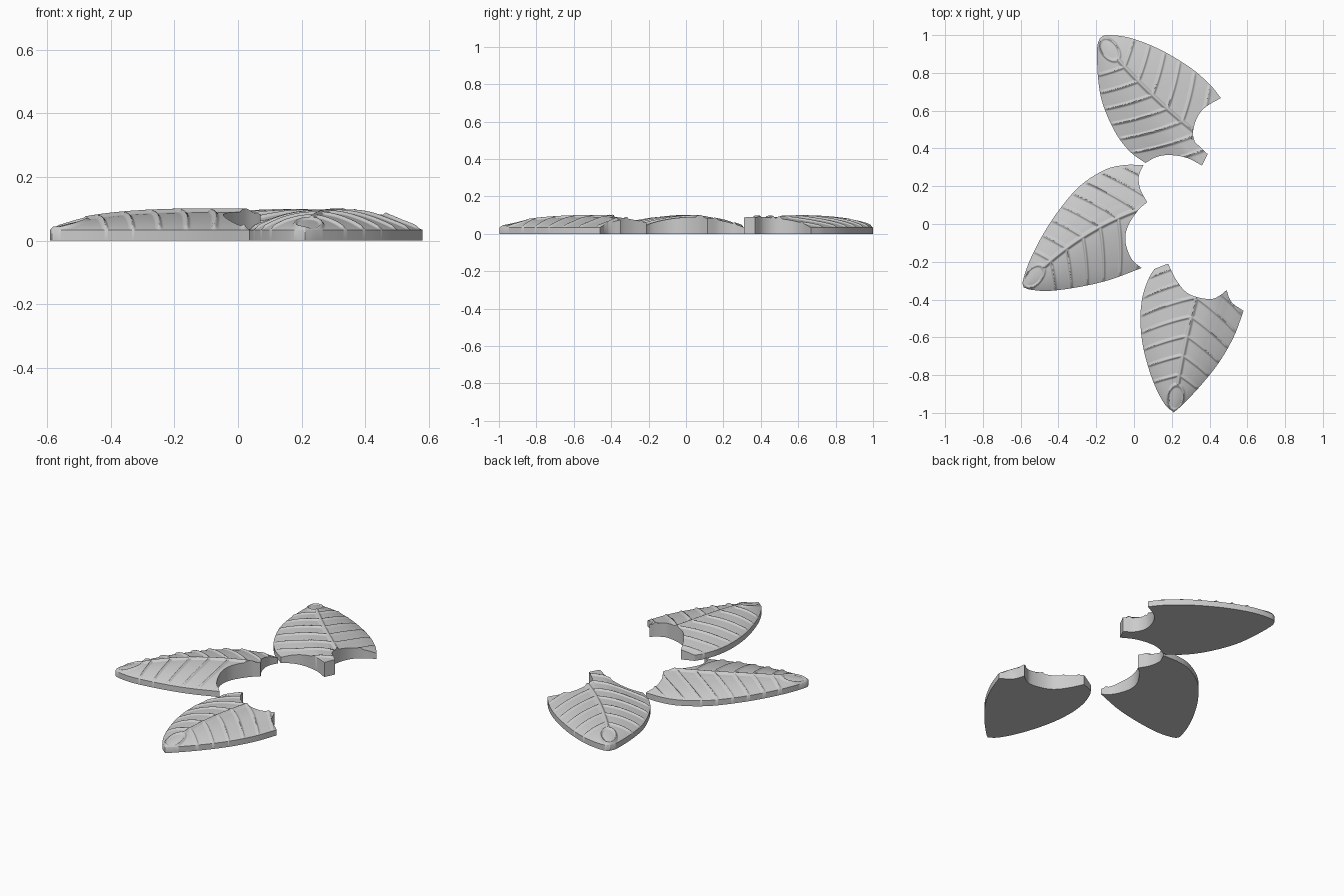
import bpy, bmesh, math
from mathutils import Vector

cube = bpy.data.objects.get("Cube")
if cube:
    bpy.data.objects.remove(cube, do_unlink=True)

ROWS, COLS = 200, 130      # steps from tip to cut end, and across
EDGE, DOME = 0.034, 0.056  # rim height, extra height of the crown

grey = bpy.data.materials.new("plain_grey")
grey.use_nodes = True
colour = (0.6, 0.6, 0.6, 1)
grey.diffuse_color = colour
grey.node_tree.nodes["Principled BSDF"].inputs["Base Color"].default_value = colour


def smooth_path(points):
    """Dense rounded path through a few points."""
    p = [Vector(q) for q in points]
    p = [2 * p[0] - p[1]] + p + [2 * p[-1] - p[-2]]
    out = []
    for a, b, c, d in zip(p, p[1:], p[2:], p[3:]):
        for i in range(12):
            t = i / 12
            out.append(0.5 * (2 * b + (c - a) * t + (2 * a - 5 * b + 4 * c - d) * t ** 2
                              + (3 * b - a - 3 * c + d) * t ** 3))
    return out + [p[-2]]


def length(path):
    return sum((b - a).length for a, b in zip(path, path[1:]))


def resample(path, n):
    """n + 1 evenly spaced points along a path."""
    step, out, walked, k = length(path) / n, [path[0]], 0, 0
    for i in range(1, n):
        while walked + (path[k + 1] - path[k]).length < i * step:
            walked += (path[k + 1] - path[k]).length
            k += 1
        seg = path[k + 1] - path[k]
        out.append(path[k] + seg * ((i * step - walked) / seg.length))
    return out + [path[-1]]


def cut_path(arcs):
    """Scalloped end: several arcs meeting in sharp corners."""
    paths = [smooth_path(a) for a in arcs]
    total, used, out = sum(map(length, paths)), 0, []
    for i, path in enumerate(paths):
        n = COLS - used if i == len(paths) - 1 else round(COLS * length(path) / total)
        out += resample(path, n)[:-1]
        used += n
    return out + [paths[-1][-1]]


def ridge(dist, half):
    """Rounded ridge profile, 1 on the line and 0 outside."""
    return 0.5 + 0.5 * math.cos(math.pi * dist / half) if dist < half else 0


def vein_height(p, tip, axis, reach, bow):
    """Raised midrib, swept side veins and an oval ring at the tip."""
    d = (p - tip).dot(axis)
    y = (p - tip).dot(Vector((-axis.y, axis.x)))
    y -= bow * 4 * (d / reach) * (1 - d / reach)
    ring = math.hypot((d - 0.078) / 0.068, y / 0.042)
    h = 0.008 * ridge(abs(ring - 1) * 0.05, 0.012)
    if ring > 1:
        h = max(h, 0.012 * ridge(abs(y), 0.017) if d > 0.1 else 0)
        phase = d + 0.42 * abs(y) + 0.6 * y * y - 0.2
        off = abs(phase - 0.105 * max(0, round(phase / 0.105)))
        h = max(h, 0.009 * ridge(off, 0.014))
    return h


def make_leaf(name, left, right, arcs, rib_end, bow):
    tip = Vector(left[0])
    axis = Vector(rib_end) - tip
    reach = axis.length
    axis.normalize()
    lpath = resample(smooth_path(left), ROWS)
    rpath = resample(smooth_path(right), ROWS)
    cut = cut_path(arcs)
    bm = bmesh.new()
    top = []
    for i in range(ROWS + 1):
        u, row = i / ROWS, []
        for j in range(COLS + 1):
            v = j / COLS
            p = lpath[i].lerp(rpath[i], v)
            p = p + (cut[j] - lpath[-1].lerp(rpath[-1], v)) * u ** 3
            crown = (1 - (2 * v - 1) ** 2) * (1 - (1 - u) ** 3)
            z = EDGE + DOME * crown
            z += vein_height(p, tip, axis, reach, bow) * min(1, crown * 8)
            row.append(bm.verts.new((p.x, p.y, z)))
        top.append(row)
    # crown surface, a triangle fan at the tip
    for j in range(COLS):
        bm.faces.new((top[0][0], top[1][j], top[1][j + 1]))
    for a, b in zip(top[1:], top[2:]):
        for j in range(COLS):
            bm.faces.new((a[j], b[j], b[j + 1], a[j + 1]))
    for v in top[0][1:]:
        bm.verts.remove(v)
    # upright rim and flat underside
    rim = ([r[0] for r in top] + top[-1][1:] + [r[-1] for r in top[-2:0:-1]])
    base = [bm.verts.new((v.co.x, v.co.y, 0)) for v in rim]
    for i in range(len(rim)):
        k = (i + 1) % len(rim)
        bm.faces.new((rim[i], base[i], base[k], rim[k]))
    bm.faces.new(base[::-1])
    bmesh.ops.recalc_face_normals(bm, faces=bm.faces)
    mesh = bpy.data.meshes.new(name)
    bm.to_mesh(mesh)
    bm.free()
    mesh.materials.append(grey)
    obj = bpy.data.objects.new(name, mesh)
    bpy.context.collection.objects.link(obj)
    bpy.ops.object.select_all(action='DESELECT')
    obj.select_set(True)
    bpy.context.view_layer.objects.active = obj
    bpy.ops.object.shade_smooth_by_angle(angle=math.radians(45))


make_leaf(
    "back_leaf",
    [(-.18, .985), (-.195, .93), (-.19, .77), (-.165, .635), (-.1, .487), (-.024, .386), (.06, .323)],
    [(-.18, .985), (-.14, 1), (-.02, .985), (.135, .925), (.295, .83), (.4, .74), (.46, .667)],
    [[(.06, .323), (.12, .355), (.19, .365), (.28, .35), (.36, .31)],
     [(.36, .31), (.39, .37)],
     [(.39, .37), (.335, .415), (.312, .48), (.335, .565), (.38, .62), (.46, .667)]],
    (.31, .5), -.02)

make_leaf(
    "side_leaf",
    [(-.585, -.335), (-.588, -.3), (-.553, -.196), (-.49, -.07), (-.405, .063), (-.288, .2),
     (-.156, .286), (-.05, .312), (.05, .312)],
    [(-.585, -.335), (-.545, -.348), (-.447, -.354), (-.288, -.333), (-.13, -.296), (.04, -.233)],
    [[(.05, .312), (.025, .25), (.035, .18), (.07, .116)],
     [(.07, .116), (.02, .07), (-.034, -.016), (-.045, -.095), (-.013, -.185), (.04, -.233)]],
    (.02, .075), .045)

make_leaf(
    "front_leaf",
    [(.21, -.997), (.16, -.95), (.1, -.83), (.05, -.66), (.034, -.51), (.045, -.386),
     (.077, -.29), (.108, -.238)],
    [(.21, -.997), (.25, -.963), (.347, -.862), (.452, -.73), (.53, -.593), (.58, -.46)],
    [[(.108, -.238), (.18, -.21)],
     [(.18, -.21), (.22, -.29), (.27, -.355), (.33, -.386), (.41, -.397), (.458, -.376), (.49, -.35)],
     [(.49, -.35), (.516, -.413), (.58, -.46)]],
    (.33, -.39), .01)
